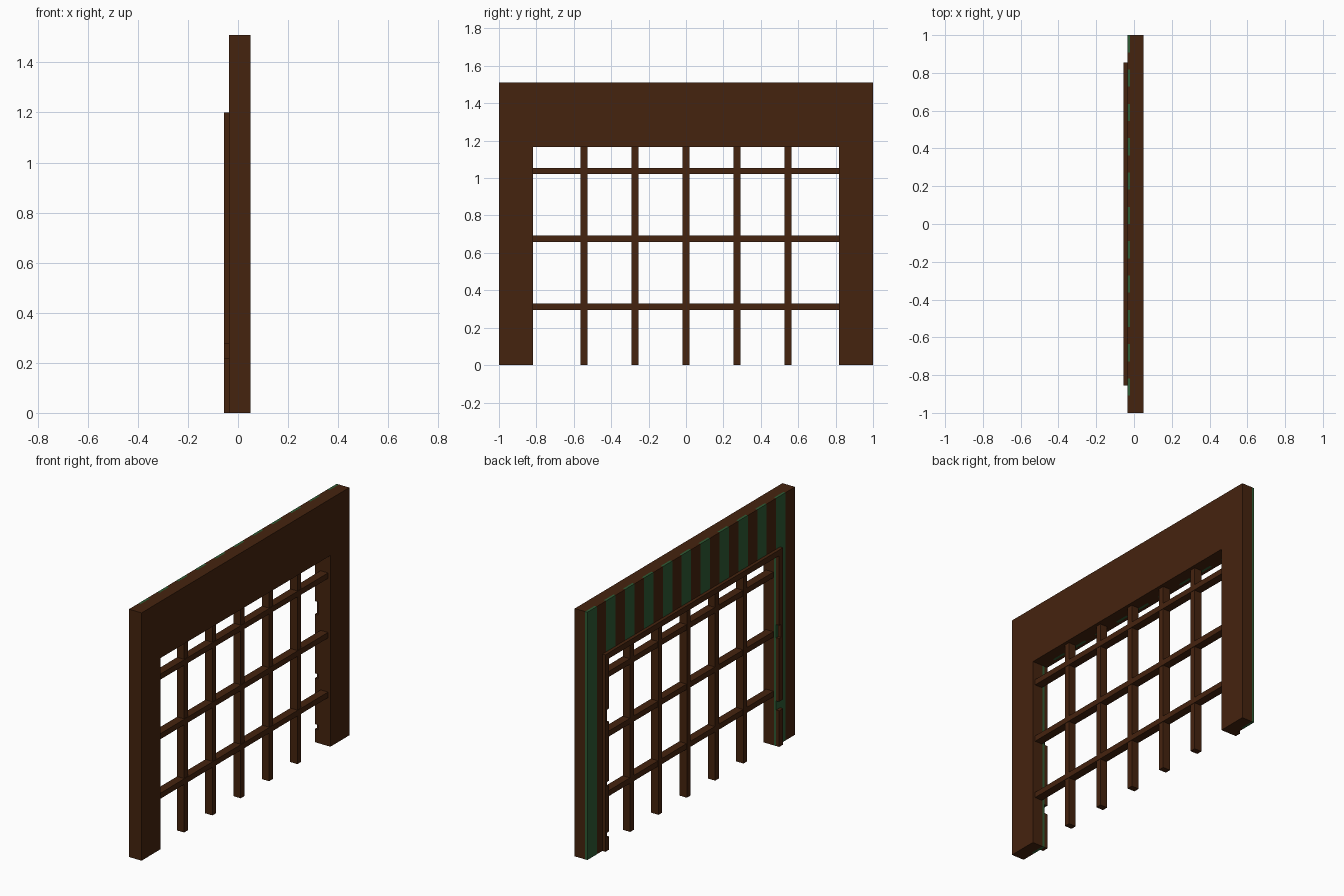
import bpy
import bmesh

cube = bpy.data.objects.get("Cube")
if cube:
    bpy.data.objects.remove(cube, do_unlink=True)


def material(name, rgb):
    m = bpy.data.materials.new(name)
    m.use_nodes = True
    m.diffuse_color = (*rgb, 1)
    m.node_tree.nodes["Principled BSDF"].inputs["Base Color"].default_value = (*rgb, 1)
    return m


BROWN = material("dark brown wood", (0.060, 0.017, 0.0045))
GREEN = material("dark green paint", (0.028, 0.105, 0.034))


def make(name, bm, mat):
    mesh = bpy.data.meshes.new(name)
    bm.to_mesh(mesh)
    bm.free()
    mesh.materials.append(mat)
    ob = bpy.data.objects.new(name, mesh)
    bpy.context.collection.objects.link(ob)
    return ob


def box(name, x, y, z, mat=BROWN):
    """Box from (low, high) pairs on each axis."""
    bm = bmesh.new()
    bmesh.ops.create_cube(bm, size=1)
    for v in bm.verts:
        v.co = [lo + (c + 0.5) * (hi - lo) for c, (lo, hi) in zip(v.co, (x, y, z))]
    return make(name, bm, mat)


TOP, OPEN_TOP = 1.51, 1.165
STRIPE = 1 / 11
OPEN = 9 * STRIPE            # half width of the opening
BACK, MID, FRONT = -0.035, -0.02, 0.05

# Solid arch-shaped frame, extruded from its outline
outline = [(-1, 0), (-OPEN, 0), (-OPEN, OPEN_TOP), (OPEN, OPEN_TOP),
           (OPEN, 0), (1, 0), (1, TOP), (-1, TOP)]
bm = bmesh.new()
face = bm.faces.new([bm.verts.new((MID, y, z)) for y, z in outline])
ext = bmesh.ops.extrude_face_region(bm, geom=[face])
for v in ext["geom"]:
    if isinstance(v, bmesh.types.BMVert):
        v.co.x = FRONT
bmesh.ops.recalc_face_normals(bm, faces=bm.faces)
make("wall_frame", bm, BROWN)

# Alternating boards on the striped side
for i in range(22):
    hi = 1 - i * STRIPE
    mid = hi - STRIPE / 2
    bottom = OPEN_TOP if abs(mid) < OPEN else 0
    box(f"striped_board_{i + 1}", (BACK, MID), (hi - STRIPE, hi), (bottom, TOP),
        BROWN if i % 2 else GREEN)

# Thin trim round the opening, with worn gaps
TRIM_X = (-0.055, BACK)
EDGE, TRIM_TOP = 0.855, 1.20
gaps = {
    "left": (1, [(0.08, 0.11), (0.39, 0.42), (0.78, 0.86)]),
    "right": (-1, [(0.22, 0.275), (0.66, 0.74)]),
}
for side, (s, cuts) in gaps.items():
    stops = [0] + [z for cut in cuts for z in cut] + [OPEN_TOP]
    for n in range(0, len(stops), 2):
        box(f"{side}_trim_{n // 2 + 1}", TRIM_X, sorted((s * OPEN, s * EDGE)),
            (stops[n], stops[n + 1]))
    # Right gap goes right through, the left gaps only nick the inner edge
    if s > 0:
        for n, cut in enumerate(cuts):
            box(f"{side}_trim_nick_{n + 1}", TRIM_X, (0.838, EDGE), cut)
    else:
        box(f"{side}_trim_nick", TRIM_X, (-EDGE, -0.838), cuts[1])
box("top_trim", TRIM_X, (-EDGE, EDGE), (OPEN_TOP, TRIM_TOP))

# Lattice in the opening
for i in range(5):
    y = (i - 2) * OPEN / 3
    box(f"upright_bar_{i + 1}", (-0.018, 0.031), (y - 0.018, y + 0.018), (0, OPEN_TOP))
for i, z in enumerate((0.312, 0.675, 1.038)):
    box(f"cross_bar_{i + 1}", (-0.016, 0.034), (-OPEN, OPEN), (z - 0.017, z + 0.017))
